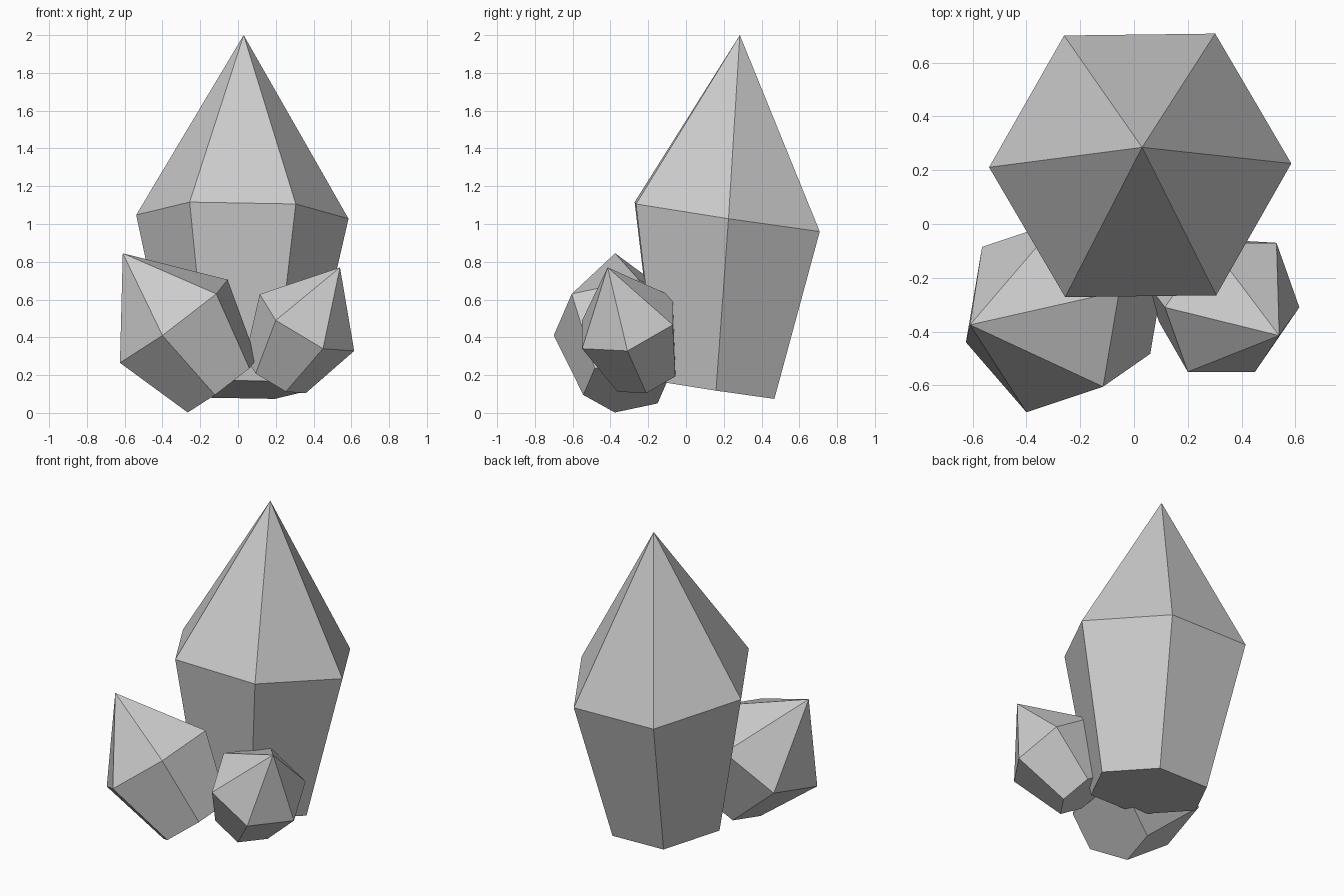
import bpy
from mathutils import Vector

if "Cube" in bpy.data.objects:
    bpy.data.objects.remove(bpy.data.objects["Cube"], do_unlink=True)

# Single stone colour
stone = bpy.data.materials.new("grey_stone")
stone.use_nodes = True
GREY = (0.6, 0.6, 0.6, 1.0)
stone.diffuse_color = GREY
stone.node_tree.nodes["Principled BSDF"].inputs["Base Color"].default_value = GREY

BASE_SCALE = 0.64   # base hexagon relative to the girdle
BASE_DEPTH = 0.95   # base distance relative to the tip distance


def crystal(name, centre, tip, u, v):
    """Six-sided crystal: u and v run from the girdle centre to two neighbouring corners."""
    centre, tip, u, v = map(Vector, (centre, tip, u, v))
    spokes = [u, v, v - u, -u, -v, u - v]
    base = centre - (tip - centre) * BASE_DEPTH
    verts = [base + s * BASE_SCALE for s in spokes]
    verts += [centre + s for s in spokes] + [tip]
    # Flat base, tapering sides, pointed cap
    faces = [tuple(reversed(range(6)))]
    for i in range(6):
        j = (i + 1) % 6
        faces += [(i, j, j + 6, i + 6), (i + 6, j + 6, 12)]
    # Keep normals outward whichever way the spokes turn
    if u.cross(v).dot(tip - centre) < 0:
        faces = [f[::-1] for f in faces]
    mesh = bpy.data.meshes.new(name)
    mesh.from_pydata(verts, [], faces)
    mesh.materials.append(stone)
    obj = bpy.data.objects.new(name, mesh)
    bpy.context.collection.objects.link(obj)
    return obj


crystal("large_crystal", (0.023, 0.218, 1.038), (0.03, 0.285, 2.0),
        (0.562, 0.007, -0.01), (0.283, -0.483, 0.068))
crystal("right_small_crystal", (-0.34, -0.345, 0.485), (-0.61, -0.375, 0.845),
        (-0.06, -0.355, -0.075), (0.225, -0.26, 0.145))
crystal("left_small_crystal", (0.365, -0.31, 0.478), (0.54, -0.415, 0.77),
        (-0.165, -0.24, 0.012), (0.085, -0.24, -0.138))
